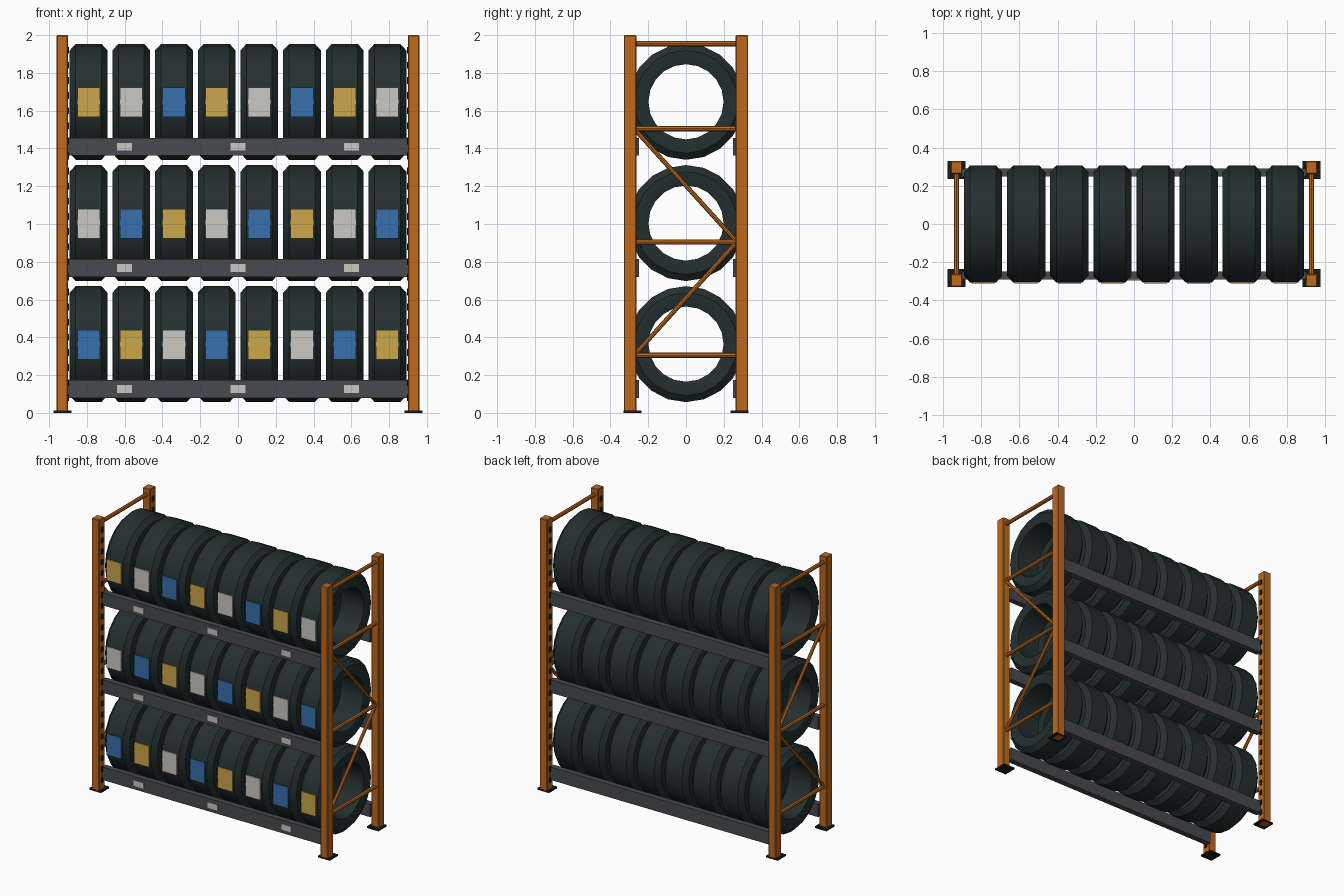
import bpy, bmesh, math
from mathutils import Vector, Matrix

cube = bpy.data.objects.get("Cube")
if cube:
    bpy.data.objects.remove(cube, do_unlink=True)


def material(name, rgb):
    m = bpy.data.materials.new(name)
    m.use_nodes = True
    m.diffuse_color = (*rgb, 1)
    m.node_tree.nodes["Principled BSDF"].inputs["Base Color"].default_value = (*rgb, 1)
    return m


orange = material("orange paint", (0.52, 0.14, 0.012))
grey = material("grey steel", (0.065, 0.067, 0.08))
rubber = material("dark rubber", (0.017, 0.028, 0.028))
black = material("black", (0.01, 0.01, 0.012))
yellow = material("yellow label", (0.6, 0.38, 0.07))
white = material("white label", (0.6, 0.58, 0.54))
blue = material("blue label", (0.04, 0.16, 0.42))


def finish(bm, name, mat):
    bmesh.ops.recalc_face_normals(bm, faces=bm.faces)
    mesh = bpy.data.meshes.new(name)
    bm.to_mesh(mesh)
    bm.free()
    mesh.materials.append(mat)
    obj = bpy.data.objects.new(name, mesh)
    bpy.context.collection.objects.link(obj)
    return obj


def add_box(bm, center, size):
    bmesh.ops.create_cube(bm, size=1, matrix=Matrix.Translation(center) @ Matrix.Diagonal((*size, 1)))


def box(name, center, size, mat, bevel=0):
    bm = bmesh.new()
    add_box(bm, center, size)
    if bevel:
        bmesh.ops.bevel(bm, geom=bm.edges[:], offset=bevel, segments=1, affect='EDGES')
    return finish(bm, name, mat)


def bar(name, a, b, radius, mat):
    a, b = Vector(a), Vector(b)
    bm = bmesh.new()
    turn = (b - a).to_track_quat('Z', 'Y').to_matrix().to_4x4()
    bmesh.ops.create_cone(bm, cap_ends=True, segments=8, radius1=radius, radius2=radius,
                          depth=(b - a).length, matrix=Matrix.Translation((a + b) / 2) @ turn)
    return finish(bm, name, mat)


# Upright frames: posts, slots, feet and bracing
POST_X, POST_Y = 0.93, 0.296
for sx, side in ((-1, "right"), (1, "left")):
    x = sx * POST_X
    for sy, end in ((-1, "front"), (1, "back")):
        y = sy * POST_Y
        tag = f"{end}_{side}"
        box(f"post_{tag}", (x, y, 1.0), (0.06, 0.066, 2.0), orange, 0.004)
        box(f"foot_{tag}", (x, sy * 0.283, 0.006), (0.095, 0.095, 0.012), black)
        bm = bmesh.new()
        for k in range(24):
            add_box(bm, (sx * 0.898, y, 0.08 + 0.08 * k), (0.008, 0.022, 0.036))
        finish(bm, f"slots_{tag}", black)
    for z in (0.305, 0.905, 1.505, 1.955):
        bar(f"cross_bar_{side}", (x, -0.27, z), (x, 0.27, z), 0.014, orange)
    for z in (0.31, 1.5):
        bar(f"diagonal_{side}", (x, -0.27, z), (x, 0.27, 0.905), 0.012, orange)


# Tyre: a lathed cross-section of (x, radius) points
def tyre_mesh(sides=20):
    half = [(0.092, 0.199), (0.1, 0.225), (0.1, 0.272), (0.068, 0.307)]
    profile = half + [(-px, r) for px, r in reversed(half)]
    bm = bmesh.new()
    rings = []
    for i in range(sides):
        t = math.tau * i / sides
        rings.append([bm.verts.new((px, r * math.cos(t), r * math.sin(t))) for px, r in profile])
    for i, ring in enumerate(rings):
        nxt = rings[(i + 1) % sides]
        for j in range(len(profile)):
            k = (j + 1) % len(profile)
            bm.faces.new((ring[j], ring[k], nxt[k], nxt[j]))
    tyre = finish(bm, "tyre", rubber)
    bpy.context.view_layer.objects.active = tyre
    tyre.select_set(True)
    bpy.ops.object.shade_smooth_by_angle(angle=math.radians(35))
    tyre.select_set(False)
    return tyre


# Three levels of beams, tyres and labels
master = tyre_mesh()
colours = (yellow, white, blue)
for level, z in enumerate((1.647, 1.005, 0.364)):
    beam_z = z - 0.238
    for sy, end in ((-1, "front"), (1, "back")):
        box(f"beam_{end}", (0, sy * 0.271, beam_z), (1.8, 0.042, 0.095), grey)
    for x in (-0.6, 0, 0.6):
        box("beam_tag", (x, -0.294, beam_z), (0.08, 0.006, 0.042), white)
    for i in range(8):
        x = (i - 3.5) * 0.226
        tyre = master.copy()
        tyre.location = (x, 0, z)
        bpy.context.collection.objects.link(tyre)
        box("tyre_label", (x, -0.309, z - 0.003), (0.12, 0.008, 0.155), colours[(i + level) % 3])
bpy.data.objects.remove(master, do_unlink=True)
